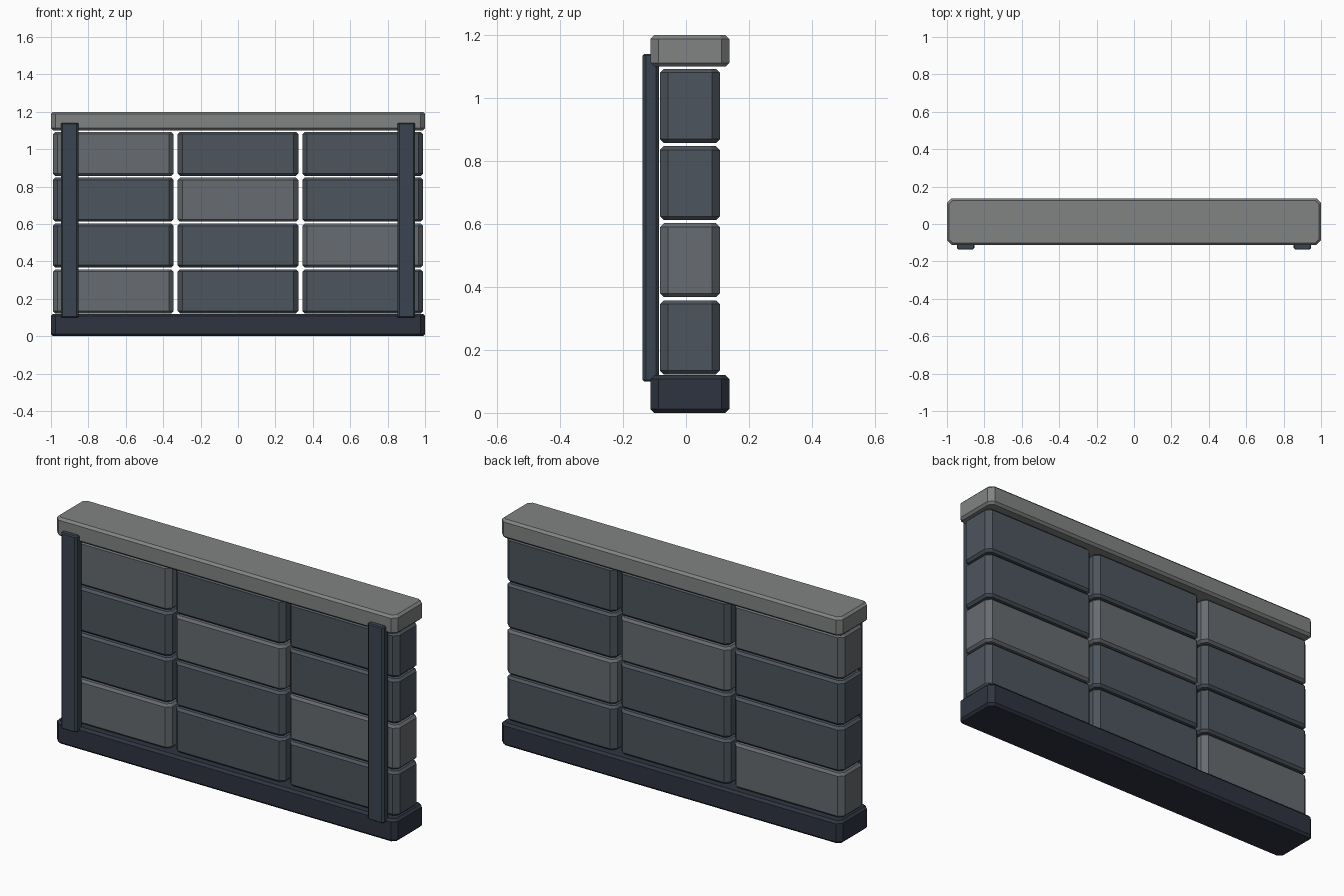
import bpy, bmesh

if "Cube" in bpy.data.objects:
    bpy.data.objects.remove(bpy.data.objects["Cube"])


def material(name, rgb):
    m = bpy.data.materials.new(name)
    m.diffuse_color = (*rgb, 1)
    m.use_nodes = True
    m.node_tree.nodes["Principled BSDF"].inputs["Base Color"].default_value = m.diffuse_color
    return m


base_mat = material("dark_base", (0.028, 0.034, 0.052))
post_mat = material("steel_blue", (0.042, 0.060, 0.082))
dark_mat = material("dark_stone", (0.074, 0.090, 0.110))
light_mat = material("light_stone", (0.135, 0.147, 0.160))
cap_mat = material("cap_stone", (0.215, 0.230, 0.220))


def slab(name, x, y, z, mat, corner=0.025, edge=0.012):
    """Box with wide chamfers on upright corners and narrow ones top and bottom.
    x, y, z are (min, max) pairs."""
    bm = bmesh.new()
    rings = []
    for height, inset in ((z[0], edge), (z[0] + edge, 0), (z[1] - edge, 0), (z[1], edge)):
        x0, x1 = x[0] + inset, x[1] - inset
        y0, y1 = y[0] + inset, y[1] - inset
        c = corner - 0.586 * inset
        outline = [(x0 + c, y0), (x1 - c, y0), (x1, y0 + c), (x1, y1 - c),
                   (x1 - c, y1), (x0 + c, y1), (x0, y1 - c), (x0, y0 + c)]
        rings.append([bm.verts.new((px, py, height)) for px, py in outline])
    for low, high in zip(rings, rings[1:]):
        for i in range(8):
            j = (i + 1) % 8
            bm.faces.new((low[i], low[j], high[j], high[i]))
    bm.faces.new(rings[0][::-1])
    bm.faces.new(rings[-1])
    mesh = bpy.data.meshes.new(name)
    bm.to_mesh(mesh)
    bm.free()
    mesh.materials.append(mat)
    obj = bpy.data.objects.new(name, mesh)
    bpy.context.collection.objects.link(obj)
    return obj


# Plinth and coping
slab("base", (-1, 1), (-0.1125, 0.1375), (0, 0.12), base_mat)
slab("cap", (-1, 1), (-0.1125, 0.1375), (1.10, 1.20), cap_mat)

# Stacked wall blocks with open joints
for row in range(4):
    for col in range(3):
        cx = (col - 1) * 0.667
        z0 = 0.1225 + row * 0.245
        mat = light_mat if (row + col) % 3 == 0 else dark_mat
        slab(f"block_{row}_{col}", (cx - 0.3225, cx + 0.3225),
             (-0.0825, 0.1075), (z0, z0 + 0.235), mat)

# Front posts
for side, cx in (("left", -0.9), ("right", 0.9)):
    slab(f"post_{side}", (cx - 0.0475, cx + 0.0475), (-0.1375, -0.085),
         (0.10, 1.14), post_mat, corner=0.01, edge=0.005)
